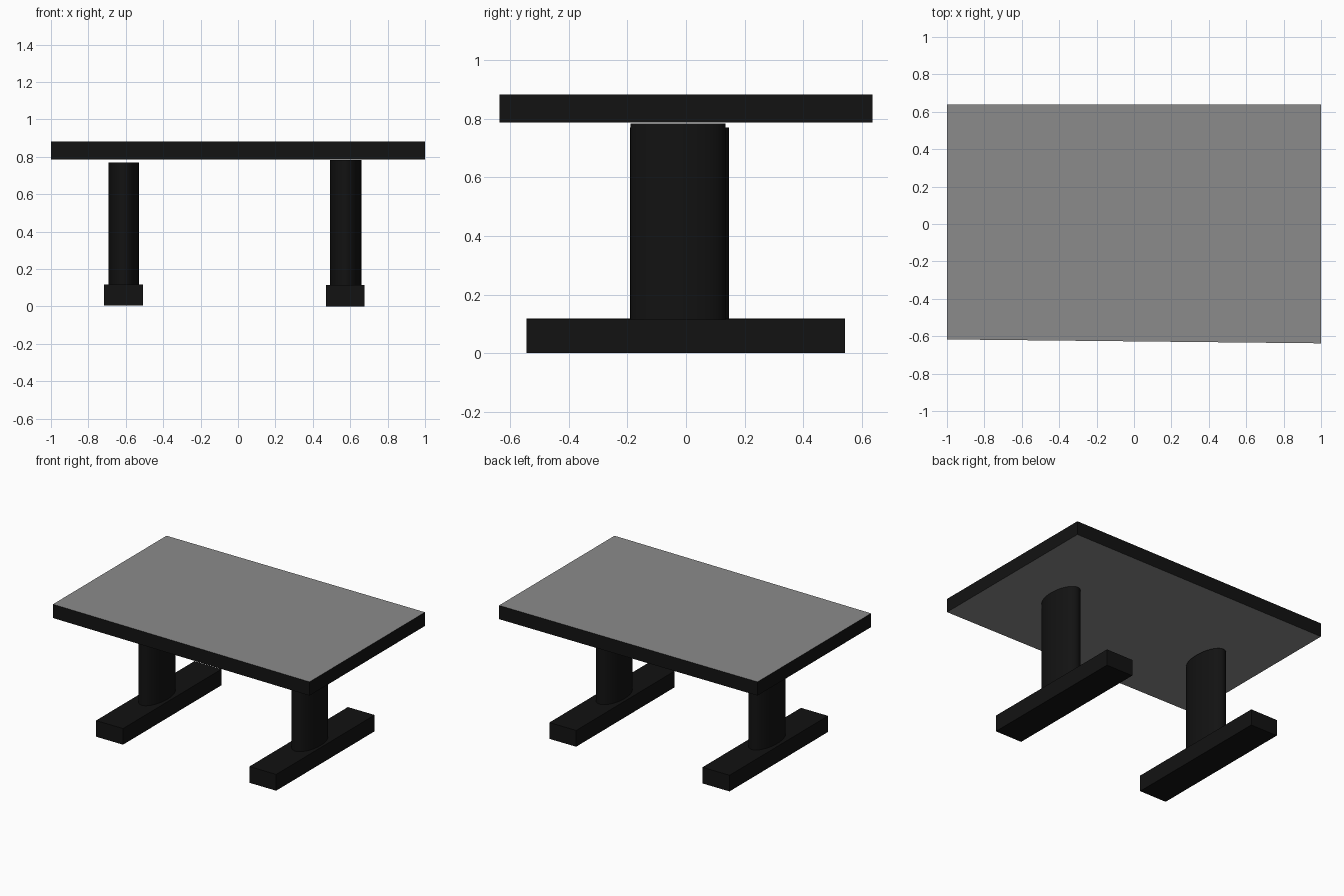
import bpy, bmesh
from mathutils import Matrix

if "Cube" in bpy.data.objects:
    bpy.data.objects.remove(bpy.data.objects["Cube"])


def material(name, value):
    mat = bpy.data.materials.new(name)
    mat.diffuse_color = (value, value, value, 1)
    mat.use_nodes = True
    mat.node_tree.nodes["Principled BSDF"].inputs["Base Color"].default_value = mat.diffuse_color
    return mat


black = material("black", 0.006)
grey = material("grey", 0.26)


def add_object(name, bm):
    mesh = bpy.data.meshes.new(name)
    bm.to_mesh(mesh)
    bm.free()
    mesh.materials.append(black)
    obj = bpy.data.objects.new(name, mesh)
    bpy.context.collection.objects.link(obj)
    return obj


def placement(lo, hi):
    mid = [(a + b) / 2 for a, b in zip(lo, hi)]
    size = [b - a for a, b in zip(lo, hi)]
    return Matrix.Translation(mid) @ Matrix.Diagonal((*size, 1))


def box(name, lo, hi):
    bm = bmesh.new()
    bmesh.ops.create_cube(bm, size=1, matrix=placement(lo, hi))
    return add_object(name, bm)


def oval_column(name, lo, hi):
    bm = bmesh.new()
    bmesh.ops.create_cone(bm, cap_ends=True, segments=48, radius1=0.5, radius2=0.5,
                          depth=1, matrix=placement(lo, hi))
    obj = add_object(name, bm)
    # Smooth sides, sharp rims
    bpy.context.view_layer.objects.active = obj
    obj.select_set(True)
    bpy.ops.object.shade_smooth_by_angle(angle=0.6)
    obj.select_set(False)
    return obj


# Tabletop: grey faces with black edges, front edge slightly out of square
top = box("tabletop", (-1, -0.638, 0.787), (1, 0.638, 0.883))
top.data.materials.append(grey)
for face in top.data.polygons:
    face.material_index = int(abs(face.normal.z) > 0.9)
for v in top.data.vertices:
    if v.co.x < 0 and v.co.y < 0:
        v.co.y = -0.617

# Left trestle, standing just short of the tabletop
box("left_foot", (-0.717, -0.545, 0.005), (-0.508, 0.543, 0.118))
oval_column("left_column", (-0.692, -0.192, 0.11), (-0.53, 0.147, 0.77))

# Right trestle
box("right_foot", (0.47, -0.545, 0.0), (0.677, 0.543, 0.114))
oval_column("right_column", (0.492, -0.19, 0.105), (0.659, 0.135, 0.784))
